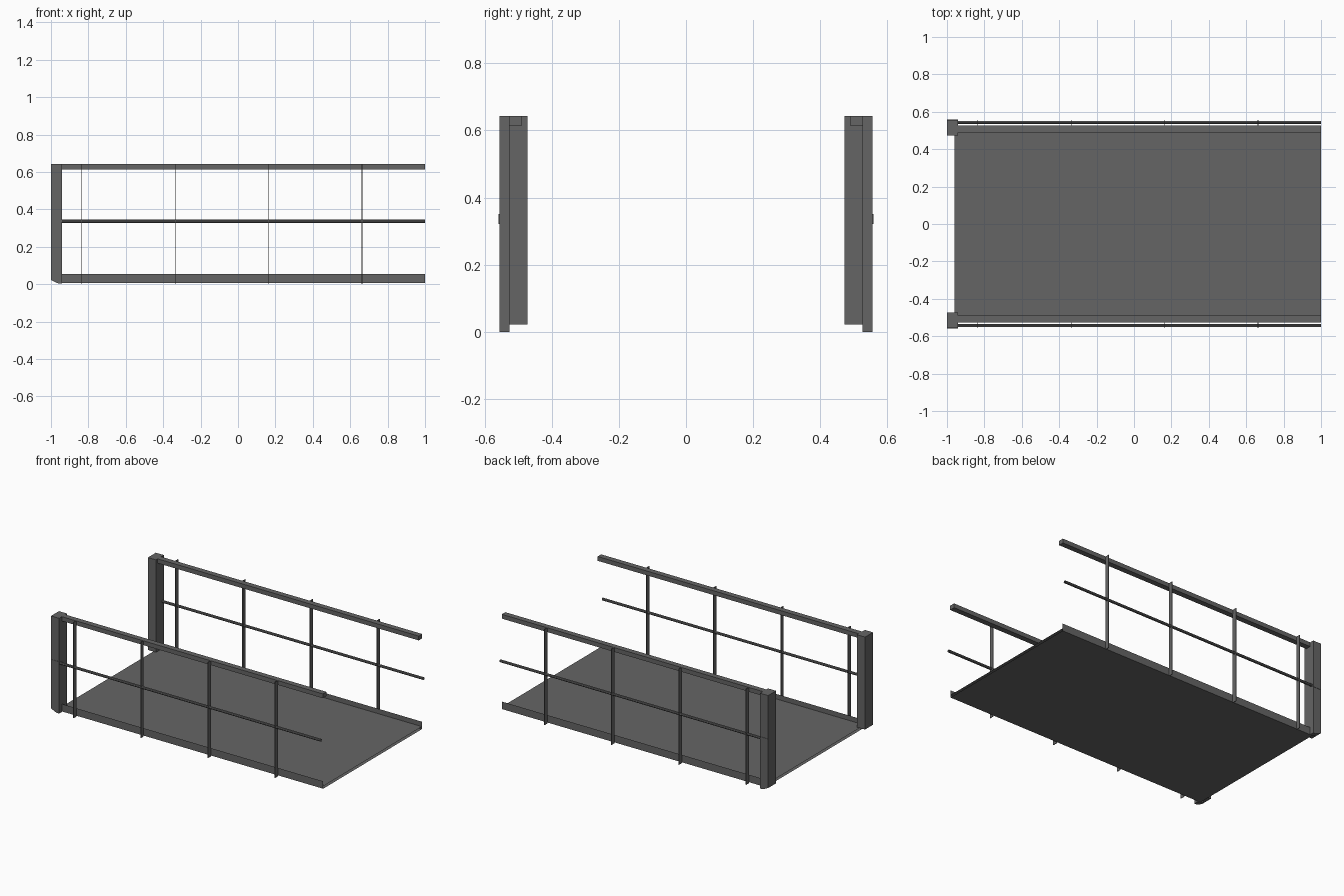
import bpy, math

if "Cube" in bpy.data.objects:
    bpy.data.objects.remove(bpy.data.objects["Cube"])

# Dark grey paint shared by all parts
dark = bpy.data.materials.new("dark_grey")
dark.diffuse_color = (0.13, 0.13, 0.13, 1)
dark.use_nodes = True
dark.node_tree.nodes["Principled BSDF"].inputs["Base Color"].default_value = dark.diffuse_color


def mesh_object(name, verts, faces):
    me = bpy.data.meshes.new(name)
    me.from_pydata(verts, [], faces)
    me.materials.append(dark)
    me.update()
    ob = bpy.data.objects.new(name, me)
    bpy.context.collection.objects.link(ob)
    return ob


def sweep_x(name, profile, x0, x1, closed=True):
    """Open-ended sheet or tube from a (y, z) profile run along x."""
    n = len(profile)
    verts = [(x, y, z) for x in (x0, x1) for y, z in profile]
    faces = [(i, (i + 1) % n, n + (i + 1) % n, n + i) for i in range(n if closed else n - 1)]
    return mesh_object(name, verts, faces)


def prism_y(name, profile, y0, y1):
    """Capped solid from an (x, z) profile run along y."""
    y0, y1 = min(y0, y1), max(y0, y1)
    n = len(profile)
    verts = [(x, y, z) for y in (y0, y1) for x, z in profile]
    faces = [tuple(range(n)), tuple(reversed(range(n, 2 * n)))]
    faces += [(i, n + i, n + (i + 1) % n, (i + 1) % n) for i in range(n)]
    return mesh_object(name, verts, faces)


def box(name, x0, x1, y0, y1, z0, z1):
    return prism_y(name, [(x0, z0), (x1, z0), (x1, z1), (x0, z1)], y0, y1)


# Folded deck tray with upturned kick edges, and the walking surface
sweep_x("deck_tray", [(-0.524, 0.055), (-0.524, 0.005), (0.524, 0.005), (0.524, 0.055)],
        -0.96, 1, closed=False)
sweep_x("deck_surface", [(0.524, 0.022), (-0.524, 0.022)], -0.96, 1, closed=False)

for side, s in (("front", -1), ("back", 1)):
    # End post, with a sloped foot on its outer strip
    box(side + "_post", -1, -0.94, s * 0.472, s * 0.556, 0.022, 0.643)
    prism_y(side + "_post_foot", [(-1, 0.022), (-0.96, 0.003), (-0.94, 0.003), (-0.94, 0.022)],
            s * 0.526, s * 0.556)

    # Top handrail
    box(side + "_top_rail", -0.94, 1, s * 0.49, s * 0.527, 0.614, 0.643)

    # Thin middle rail and its collar at the post
    ring = [(s * 0.543 + 0.009 * math.cos(math.radians(a)), 0.337 + s * 0.009 * math.sin(math.radians(a)))
            for a in range(0, 360, 45)]
    sweep_x(side + "_mid_rail", ring[::-1], -1, 1)
    box(side + "_rail_collar", -1, -0.94, s * 0.53, s * 0.558, 0.322, 0.352)

    # Flat-bar balusters
    for i, x in enumerate((-0.835, -0.335, 0.165, 0.663)):
        box(f"{side}_baluster_{i + 1}", x - 0.002, x + 0.002, s * 0.526, s * 0.556, 0, 0.643)
